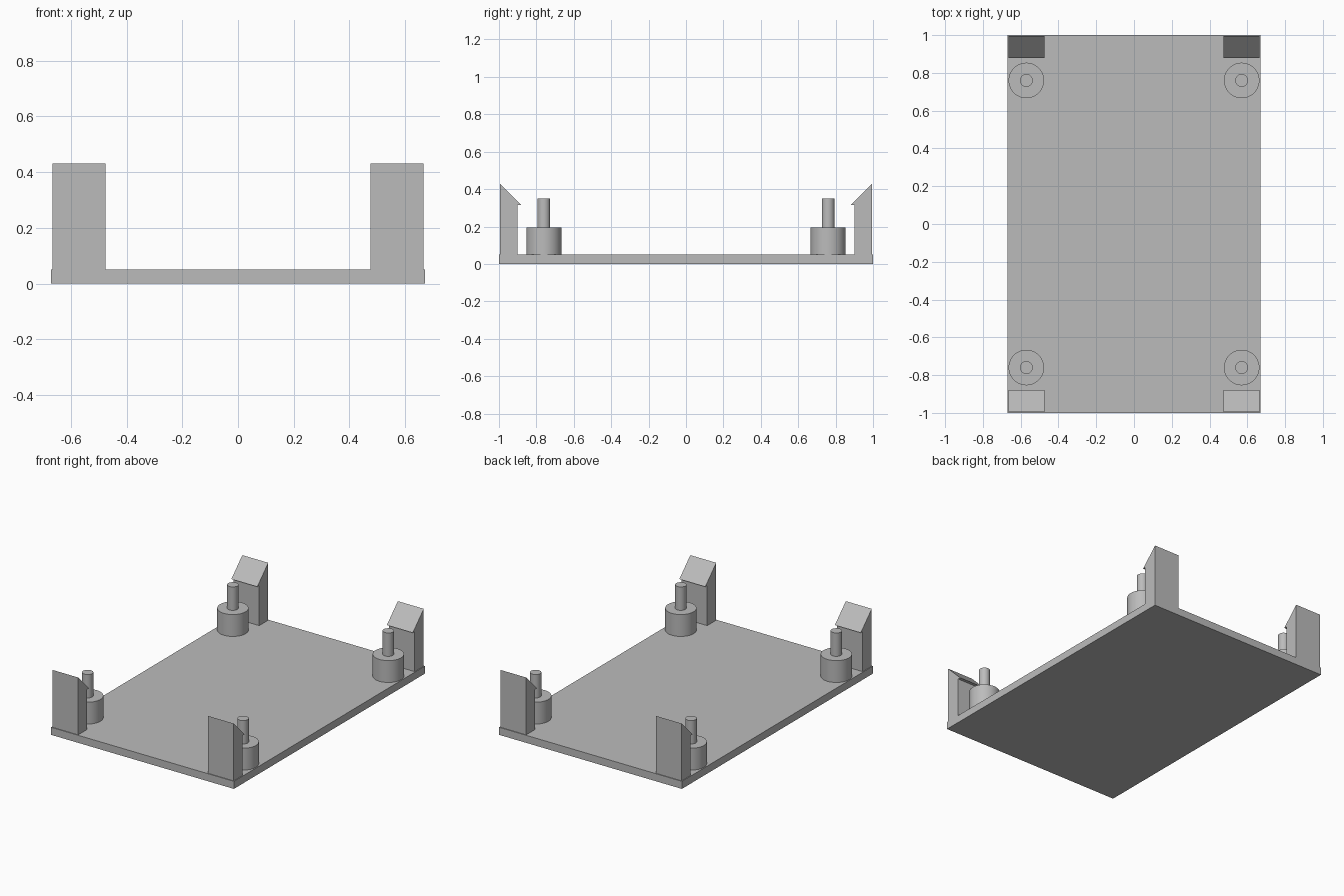
import bpy, bmesh
from math import radians

cube = bpy.data.objects.get("Cube")
if cube:
    bpy.data.objects.remove(cube, do_unlink=True)

# Single plain grey plastic
grey = bpy.data.materials.new("grey plastic")
grey.use_nodes = True
colour = (0.5, 0.5, 0.5, 1)
grey.diffuse_color = colour
grey.node_tree.nodes["Principled BSDF"].inputs["Base Color"].default_value = colour


def finish(name, bm):
    bmesh.ops.recalc_face_normals(bm, faces=bm.faces)
    mesh = bpy.data.meshes.new(name)
    bm.to_mesh(mesh)
    bm.free()
    mesh.materials.append(grey)
    obj = bpy.data.objects.new(name, mesh)
    bpy.context.collection.objects.link(obj)
    return obj


def prism(name, profile, x0, x1):
    """Extrude a (y, z) profile along x."""
    bm = bmesh.new()
    face = bm.faces.new([bm.verts.new((x0, y, z)) for y, z in profile])
    out = bmesh.ops.extrude_face_region(bm, geom=[face])
    verts = [v for v in out["geom"] if isinstance(v, bmesh.types.BMVert)]
    bmesh.ops.translate(bm, verts=verts, vec=(x1 - x0, 0, 0))
    return finish(name, bm)


def cylinder(name, x, y, z0, z1, radius):
    bpy.ops.mesh.primitive_cylinder_add(
        vertices=48, radius=radius, depth=z1 - z0, location=(x, y, (z0 + z1) / 2))
    obj = bpy.context.object
    obj.name = name
    obj.data.materials.append(grey)
    bpy.ops.object.shade_smooth_by_angle(angle=radians(30))


# Base plate
TOP = 0.05
prism("base_plate", [(-1, 0), (1, 0), (1, TOP), (-1, TOP)], -0.67, 0.67)

# Each corner: snap clip with an inward hook, plus a stepped locating peg
for end, sy in (("front", -1), ("back", 1)):
    for side, sx in (("right", -1), ("left", 1)):
        tag = f"{end}_{side}"
        hook = [(0.995, TOP), (0.995, 0.43), (0.88, 0.315), (0.9, 0.315), (0.9, TOP)]
        prism(f"{tag}_clip", [(sy * y, z) for y, z in hook], sx * 0.475, sx * 0.665)
        cylinder(f"{tag}_standoff", sx * 0.57, sy * 0.76, TOP, 0.195, 0.094)
        cylinder(f"{tag}_pin", sx * 0.57, sy * 0.76, 0.195, 0.35, 0.034)
